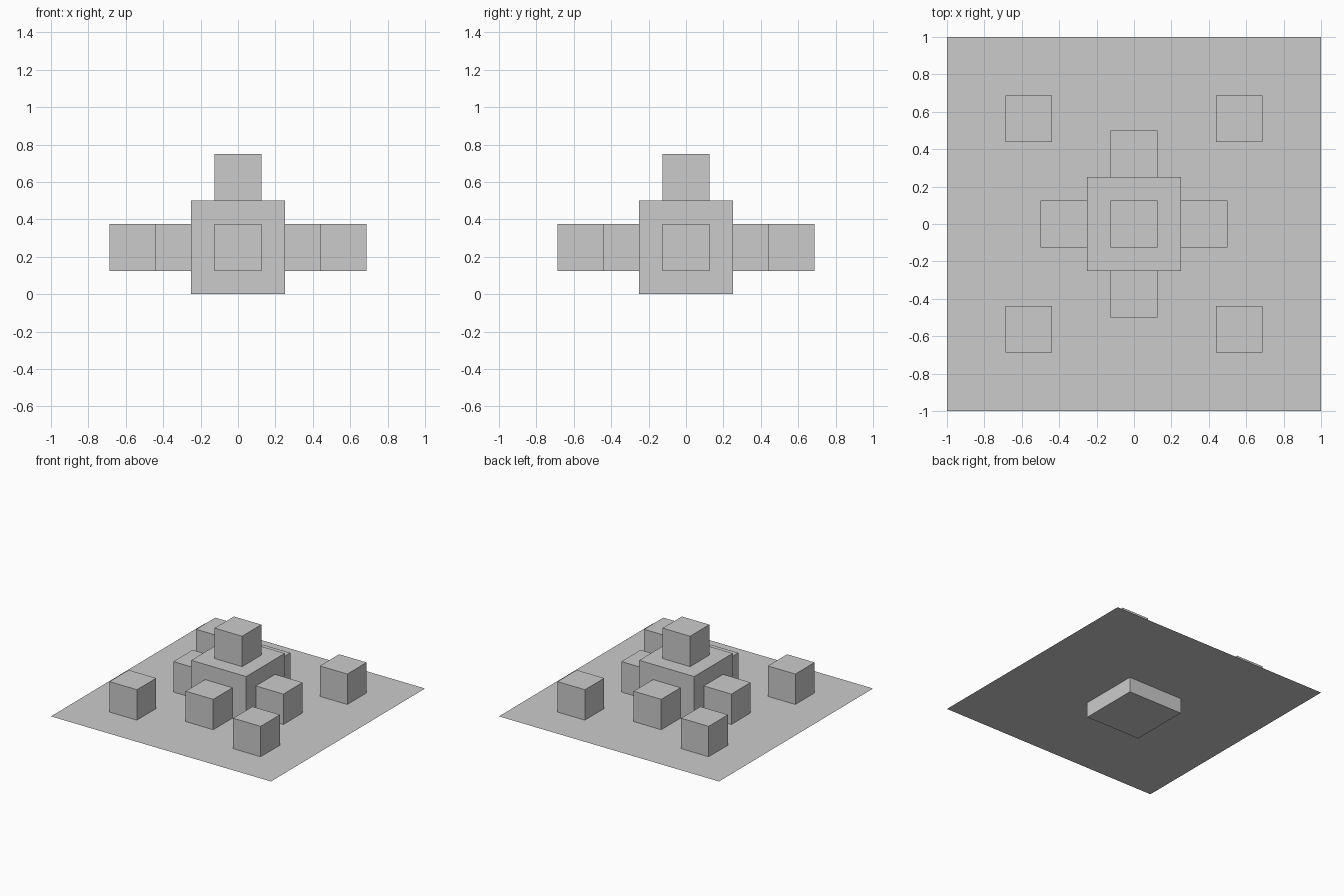
import bpy

if "Cube" in bpy.data.objects:
    bpy.data.objects.remove(bpy.data.objects["Cube"])

SMALL = 0.25   # small cube side
DECK = 0.125   # height of the thin base sheet


def cube(name, size, location):
    bpy.ops.mesh.primitive_cube_add(size=size, location=location)
    bpy.context.object.name = name


# thin base sheet, pierced by the large cube
bpy.ops.mesh.primitive_plane_add(size=2, location=(0, 0, DECK))
bpy.context.object.name = "base_sheet"

# large centre cube and the small cube on top of it
cube("centre_cube", 0.5, (0, 0, 0.25))
cube("top_cube", SMALL, (0, 0, 0.5 + SMALL / 2))

# small cubes touching the four sides
z = DECK + SMALL / 2
for side, x, y in (("right", 1, 0), ("left", -1, 0), ("back", 0, 1), ("front", 0, -1)):
    cube(f"{side}_side_cube", SMALL, (x * 0.375, y * 0.375, z))

# small cubes near the corners of the sheet
for depth, y in (("front", -1), ("back", 1)):
    for side, x in (("left", -1), ("right", 1)):
        cube(f"{depth}_{side}_corner_cube", SMALL, (x * 0.5625, y * 0.5625, z))
